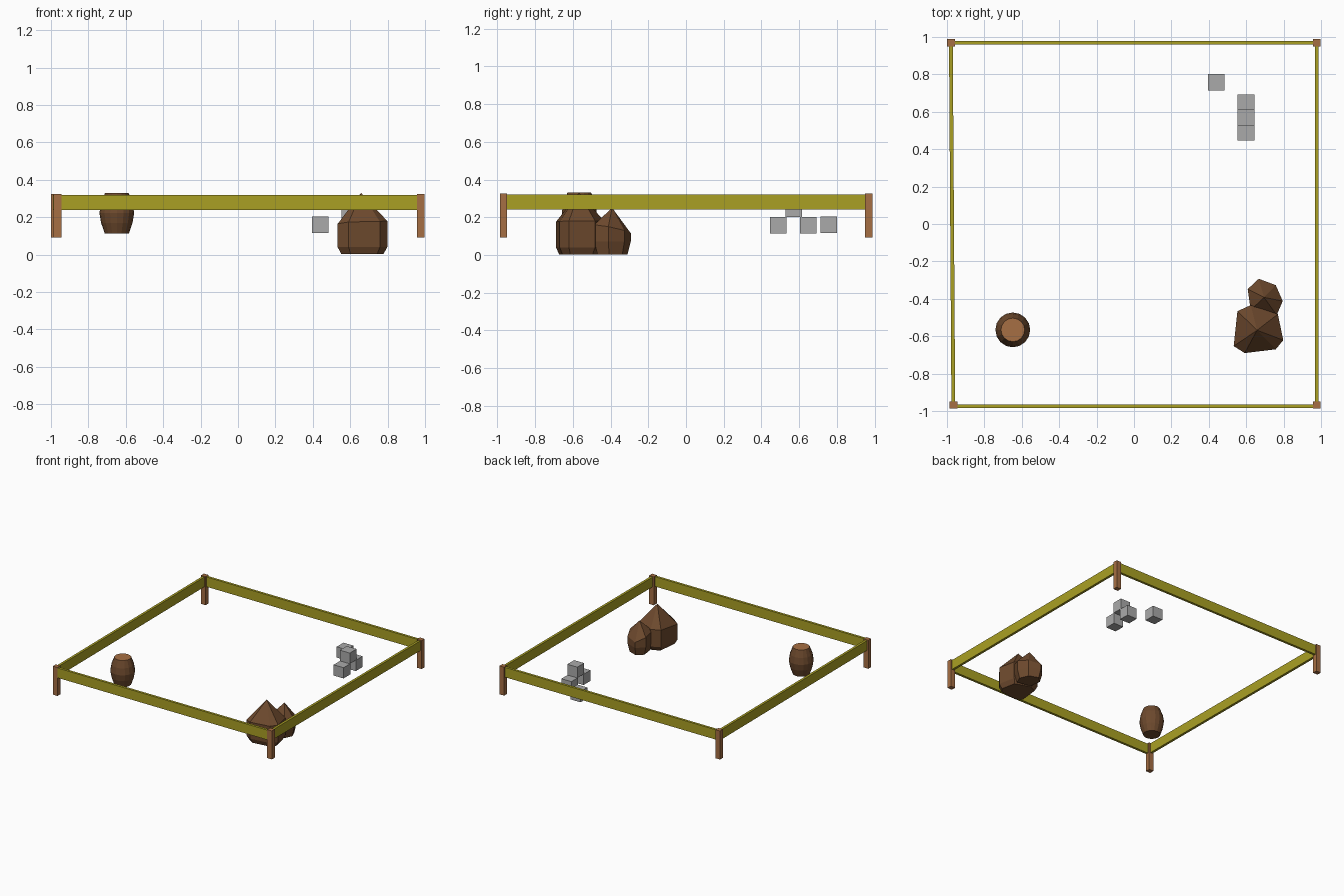
import bpy, bmesh, math
from mathutils import Vector

if "Cube" in bpy.data.objects:
    bpy.data.objects.remove(bpy.data.objects["Cube"])


def material(name, rgb):
    m = bpy.data.materials.new(name)
    m.diffuse_color = (*rgb, 1)
    m.use_nodes = True
    m.node_tree.nodes["Principled BSDF"].inputs["Base Color"].default_value = m.diffuse_color
    return m


OLIVE = material("olive rail", (0.40, 0.35, 0.017))
WOOD = material("light wood", (0.38, 0.158, 0.056))
BROWN = material("dark brown", (0.155, 0.068, 0.027))
GREY = material("grey stone", (0.40, 0.40, 0.40))


def finish(name, bm, *mats):
    bmesh.ops.recalc_face_normals(bm, faces=bm.faces)
    me = bpy.data.meshes.new(name)
    bm.to_mesh(me)
    bm.free()
    for m in mats:
        me.materials.append(m)
    ob = bpy.data.objects.new(name, me)
    bpy.context.collection.objects.link(ob)
    return ob


def box(name, centre, size, mat, turn=0.0):
    bm = bmesh.new()
    bmesh.ops.create_cube(bm, size=1)
    bmesh.ops.scale(bm, vec=size, verts=bm.verts)
    ob = finish(name, bm, mat)
    ob.location = centre
    ob.rotation_euler.z = turn


# Corner posts
corners = [(-0.966, -0.968), (0.977, -0.968), (0.977, 0.969), (-0.979, 0.969)]
for i, (x, y) in enumerate(corners):
    box(f"corner_post_{i}", (x, y, 0.2085), (0.042, 0.038, 0.233), WOOD)

# Rails between neighbouring posts
for i in range(4):
    a, b = Vector(corners[i]), Vector(corners[(i + 1) % 4])
    d, c = b - a, (a + b) / 2
    if i == 0:
        c.y -= 0.007
    box(f"rail_{i}", (c.x, c.y, 0.28), (d.length, 0.02, 0.08), OLIVE,
        math.atan2(d.y, d.x))

# Stone blocks: a small stack and one loose block
blocks = [(0.44, 0.757, 0.16), (0.599, 0.49, 0.157),
          (0.599, 0.648, 0.157), (0.599, 0.571, 0.246)]
for i, c in enumerate(blocks):
    box(f"stone_block_{i}", c, (0.09, 0.088, 0.088), GREY)


def stack(rings, bm):
    """Skin a list of equal-length point rings and cap both ends."""
    loops = [[bm.verts.new(p) for p in r] for r in rings]
    n = len(loops[0])
    for lo, hi in zip(loops, loops[1:]):
        for i in range(n):
            j = (i + 1) % n
            bm.faces.new((lo[i], lo[j], hi[j], hi[i]))
    bm.faces.new(loops[0][::-1])
    return loops[-1]


# Barrel: bulging body with a lighter lid
bm = bmesh.new()
profile = [(0.064, 0.112), (0.084, 0.17), (0.093, 0.222), (0.084, 0.275), (0.063, 0.33)]
N = 16
top = stack([[(-0.648 + r * math.cos(2 * math.pi * k / N),
               -0.566 + r * math.sin(2 * math.pi * k / N), z) for k in range(N)]
             for r, z in profile], bm)
bm.faces.new(top).material_index = 1
finish("barrel", bm, BROWN, WOOD)


# Faceted boulders: outline walls, tapered base, pointed top
def boulder(name, outline, shoulder, low, inset, apex):
    bm = bmesh.new()
    c = Vector((sum(p[0] for p in outline), sum(p[1] for p in outline))) / len(outline)

    def base(p):
        q = c + (Vector(p) - c) * inset
        return (q.x, q.y, 0.003)
    top = stack([[base(p) for p in outline],
                 [(*p, low) for p in outline],
                 [(*p, z) for p, z in zip(outline, shoulder)]], bm)
    tip = bm.verts.new(apex)
    for i, v in enumerate(top):
        bm.faces.new((v, top[(i + 1) % len(top)], tip))
    finish(name, bm, BROWN)


boulder("large_boulder",
        [(0.533, -0.653), (0.592, -0.69), (0.758, -0.67), (0.798, -0.621),
         (0.769, -0.482), (0.624, -0.434), (0.553, -0.466)],
        [0.165, 0.175, 0.178, 0.18, 0.18, 0.18, 0.18], 0.04, 0.85,
        (0.658, -0.568, 0.33))
boulder("small_boulder",
        [(0.624, -0.46), (0.763, -0.487), (0.795, -0.412), (0.758, -0.327),
         (0.667, -0.293), (0.608, -0.348)],
        [0.16, 0.16, 0.15, 0.13, 0.115, 0.15], 0.07, 0.82,
        (0.695, -0.392, 0.25))
